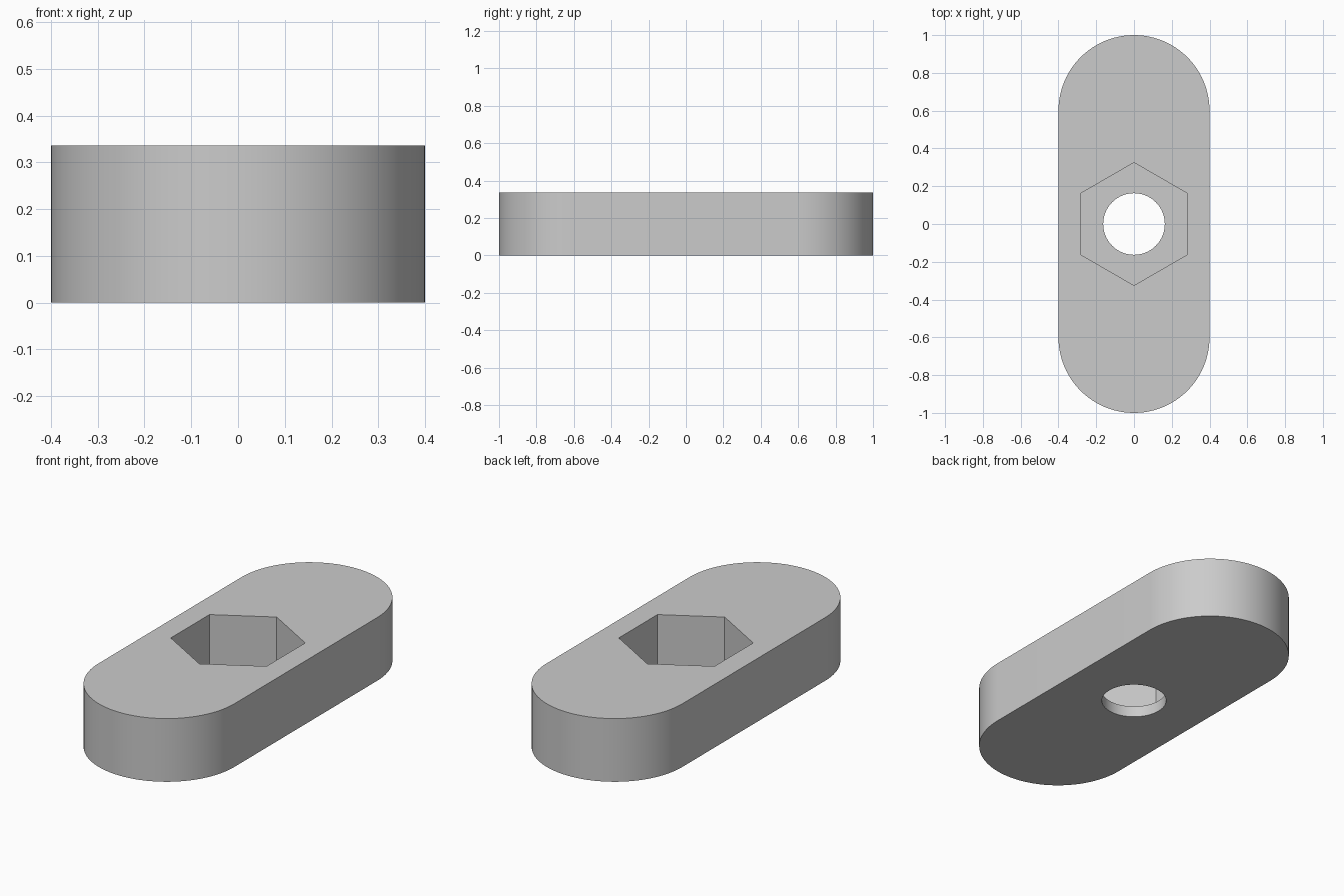
import bpy
import bmesh
from math import cos, sin, pi, radians

if "Cube" in bpy.data.objects:
    bpy.data.objects.remove(bpy.data.objects["Cube"], do_unlink=True)

HEIGHT = 0.336
FLOOR = 0.06
END_RADIUS = 0.4
END_OFFSET = 0.6
HEX_RADIUS = 0.325
HOLE_RADIUS = 0.163


def arc(radius, start, sweep, steps, cy=0.0):
    """Points along an arc centred on (0, cy), both ends included."""
    angles = [start + sweep * i / steps for i in range(steps + 1)]
    return [(radius * cos(a), cy + radius * sin(a)) for a in angles]


def prism(name, outline, bottom, top):
    """Extrude a closed flat outline between two heights."""
    bm = bmesh.new()
    base = bm.faces.new([bm.verts.new((x, y, bottom)) for x, y in outline])
    result = bmesh.ops.extrude_face_region(bm, geom=[base])
    raised = [g for g in result["geom"] if isinstance(g, bmesh.types.BMVert)]
    bmesh.ops.translate(bm, verts=raised, vec=(0, 0, top - bottom))
    bmesh.ops.recalc_face_normals(bm, faces=bm.faces)
    mesh = bpy.data.meshes.new(name)
    bm.to_mesh(mesh)
    bm.free()
    obj = bpy.data.objects.new(name, mesh)
    bpy.context.collection.objects.link(obj)
    return obj


def cut(target, cutter):
    """Subtract the cutter from the target and discard it."""
    cutter.hide_render = True
    mod = target.modifiers.new("cut", "BOOLEAN")
    mod.operation = "DIFFERENCE"
    mod.solver = "EXACT"
    mod.object = cutter
    bpy.context.view_layer.objects.active = target
    bpy.ops.object.modifier_apply(modifier=mod.name)
    bpy.data.objects.remove(cutter, do_unlink=True)


# Rounded bar body
outline = (arc(END_RADIUS, 0, pi, 48, END_OFFSET)
           + arc(END_RADIUS, pi, pi, 48, -END_OFFSET))
body = prism("slotted_bar", outline, 0, HEIGHT)

# Hexagonal pocket from above, corners pointing along the bar
hexagon = arc(HEX_RADIUS, pi / 2, 2 * pi, 6)[:-1]
cut(body, prism("hex_pocket_cutter", hexagon, FLOOR, HEIGHT + 0.1))

# Round through hole in the pocket floor
circle = arc(HOLE_RADIUS, 0, 2 * pi, 64)[:-1]
cut(body, prism("hole_cutter", circle, -0.1, HEIGHT + 0.1))

# Plain grey finish
grey = bpy.data.materials.new("light_grey")
grey.use_nodes = True
colour = (0.6, 0.6, 0.6, 1)
grey.diffuse_color = colour
grey.node_tree.nodes["Principled BSDF"].inputs["Base Color"].default_value = colour
body.data.materials.clear()
body.data.materials.append(grey)

# Smooth round walls, crisp edges
bpy.ops.object.select_all(action="DESELECT")
body.select_set(True)
bpy.context.view_layer.objects.active = body
bpy.ops.object.shade_smooth_by_angle(angle=radians(30))
